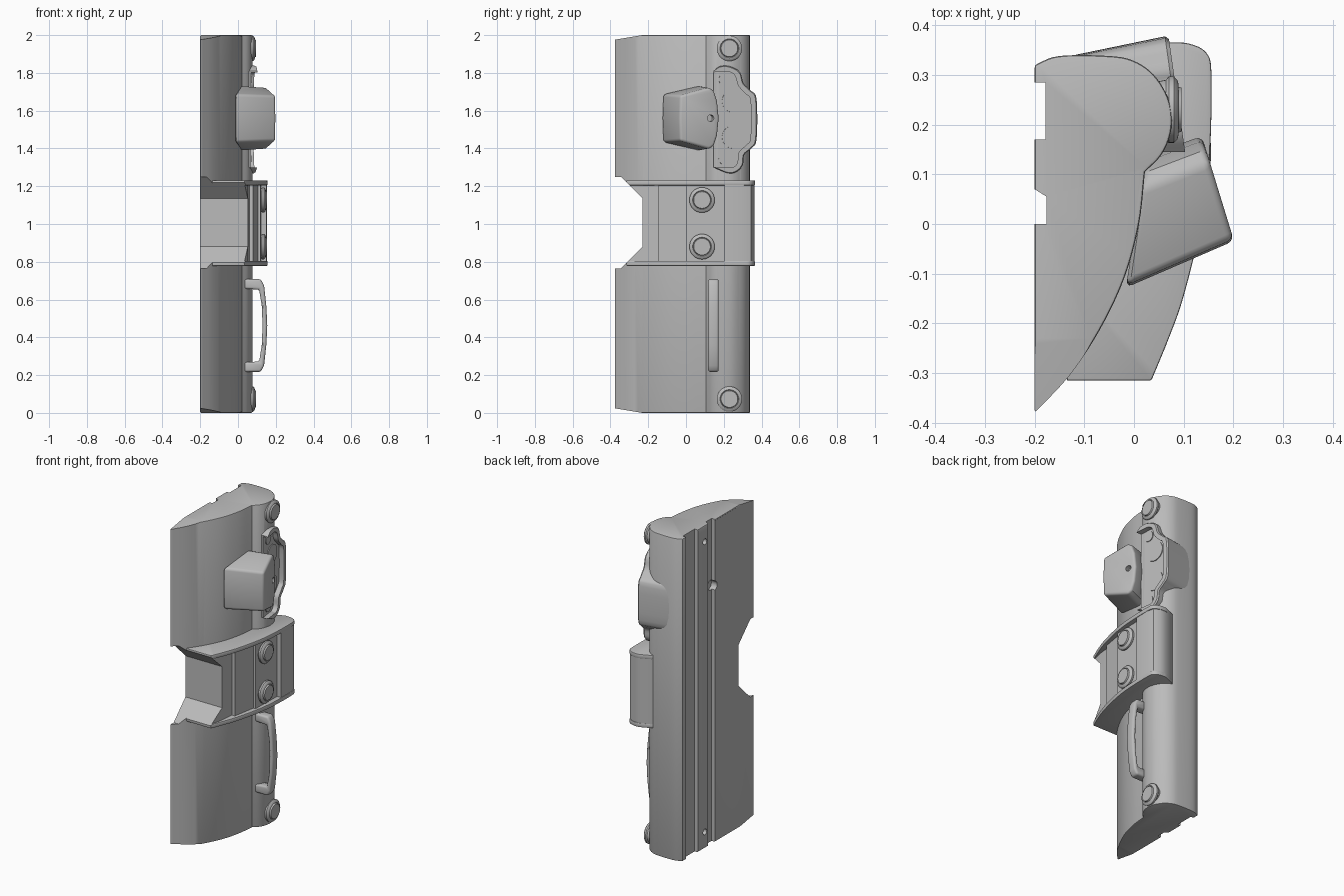
import bpy, bmesh, math
from mathutils import Vector, Matrix

cube = bpy.data.objects.get("Cube")
if cube:
    bpy.data.objects.remove(cube, do_unlink=True)

grey = bpy.data.materials.new("plain_grey")
grey.use_nodes = True
grey.diffuse_color = (0.5, 0.5, 0.5, 1)
grey.node_tree.nodes["Principled BSDF"].inputs["Base Color"].default_value = (0.5, 0.5, 0.5, 1)


def activate(ob):
    bpy.ops.object.select_all(action='DESELECT')
    ob.select_set(True)
    bpy.context.view_layer.objects.active = ob


def loft(name, loops):
    """Closed solid skinned through matching loops of points."""
    bm = bmesh.new()
    rings = [[bm.verts.new(p) for p in loop] for loop in loops]
    n = len(rings[0])
    bm.faces.new(rings[0])
    bm.faces.new(rings[-1])
    for a, b in zip(rings, rings[1:]):
        for i in range(n):
            j = (i + 1) % n
            bm.faces.new((a[i], a[j], b[j], b[i]))
    bmesh.ops.recalc_face_normals(bm, faces=bm.faces)
    mesh = bpy.data.meshes.new(name)
    bm.to_mesh(mesh)
    bm.free()
    ob = bpy.data.objects.new(name, mesh)
    bpy.context.collection.objects.link(ob)
    mesh.materials.append(grey)
    return ob


def prism(name, outline, lo, hi, axis):
    place = {'x': lambda a, b, d: (d, a, b),
             'y': lambda a, b, d: (a, d, b),
             'z': lambda a, b, d: (a, b, d)}[axis]
    return loft(name, [[place(a, b, d) for a, b in outline] for d in (lo, hi)])


def lathe(name, rings, loc, direction=(1, 0, 0), sides=40):
    """Turned part from (offset, radius) rings along a direction."""
    turn = Matrix.Translation(loc) @ Vector(direction).to_track_quat('Z', 'Y').to_matrix().to_4x4()
    angles = [math.tau * i / sides for i in range(sides)]
    return loft(name, [[turn @ Vector((r * math.cos(t), r * math.sin(t), d)) for t in angles]
                       for d, r in rings])


def apply_mod(ob, kind, **settings):
    activate(ob)
    mod = ob.modifiers.new(kind, kind)
    for key, value in settings.items():
        setattr(mod, key, value)
    bpy.ops.object.modifier_apply(modifier=mod.name)


def bevel(ob, width, segments=3, angle=35):
    apply_mod(ob, 'BEVEL', width=width, segments=segments, limit_method='ANGLE',
              angle_limit=math.radians(angle))


def cut(ob, *cutters):
    for c in cutters:
        apply_mod(ob, 'BOOLEAN', object=c, operation='DIFFERENCE', solver='EXACT')


def smooth_path(pts, steps=5):
    """Catmull-Rom curve through the points."""
    v = [Vector(p) for p in pts]
    v = [2 * v[0] - v[1]] + v + [2 * v[-1] - v[-2]]
    out = []
    for a, b, c, d in zip(v, v[1:], v[2:], v[3:]):
        for s in range(steps):
            t = s / steps
            out.append(0.5 * (2 * b + (c - a) * t + (2 * a - 5 * b + 4 * c - d) * t * t
                              + (3 * b - a - 3 * c + d) * t ** 3))
    return out + [v[-2]]


# Main body: curved blade with a round bulge along the rear side
blade = smooth_path([(-0.2, -0.38), (-0.13, -0.305), (-0.07, -0.215), (-0.02, -0.11),
                     (0.01, 0.0), (0.022, 0.105)])
bulge = smooth_path([(0.022, 0.105), (0.052, 0.135), (0.07, 0.17), (0.076, 0.21), (0.068, 0.255),
                     (0.04, 0.3), (0.0, 0.328), (-0.05, 0.338), (-0.15, 0.338), (-0.2, 0.32)])
body = prism("body", blade + bulge[1:], 0, 2, 'z')
bevel(body, 0.006, 2, 60)

# Cutters
notch = prism("notch_cutter", [(-0.5, 1.25), (-0.345, 1.25), (-0.23, 1.135), (-0.23, 0.88),
                               (-0.345, 0.765), (-0.5, 0.765)], -0.4, 0.4, 'x')
wide_slot = prism("wide_slot_cutter", [(-0.3, 0.17), (-0.178, 0.17), (-0.178, 0.285), (-0.3, 0.285)],
                  -0.1, 2.1, 'z')
narrow_slot = prism("narrow_slot_cutter", [(-0.3, 0), (-0.176, 0), (-0.176, 0.055), (-0.2, 0.07),
                                           (-0.3, 0.07)], -0.1, 2.1, 'z')
cutters = [notch, wide_slot, narrow_slot]
corners = [prism("corner_cutter", [(-0.5, z + s * 0.045), (-0.5, z - s * 0.045), (-0.38, z - s * 0.025),
                                   (-0.23, z), (-0.2, z + s * 0.045)], -0.4, 0.4, 'x')
           for z, s in ((2, 1), (0, -1))]
holes = [lathe("hole_cutter", [(-0.05, r), (0.04, r)], (-0.2, y, z), sides=20)
         for y, z, r in ((0.1, 1.9, 0.018), (0.1, 0.1, 0.018), (0.01, 1.59, 0.03))]
cutters += corners + holes


# Side housing: lofted guard with an outward tilted rim and a pocket
def tilted(y, lift=0.0):
    return 0.098 - 0.14 * (y - 0.18) + lift


outline = smooth_path([(0.145, 1.81), (0.18, 1.835), (0.23, 1.835), (0.285, 1.805), (0.305, 1.745),
                       (0.345, 1.705), (0.374, 1.66), (0.374, 1.45), (0.345, 1.4), (0.308, 1.365),
                       (0.3, 1.31), (0.265, 1.275), (0.22, 1.27), (0.145, 1.3)], 4)
pocket_line = smooth_path([(0.1, 1.8), (0.18, 1.805), (0.23, 1.805), (0.26, 1.785), (0.278, 1.73),
                           (0.32, 1.685), (0.342, 1.65), (0.342, 1.46), (0.32, 1.42), (0.28, 1.38),
                           (0.272, 1.325), (0.25, 1.3), (0.22, 1.3), (0.1, 1.3)], 4)
housing = loft("side_housing", [
    [(-0.14, 0.145 + (y - 0.145) * 0.82, z) for y, z in outline],
    [(tilted(y, -0.008), y, z) for y, z in outline],
    [(tilted(y), 0.145 + (y - 0.145) * 0.975, 1.553 + (z - 1.553) * 0.985) for y, z in outline]])
pocket = loft("pocket_cutter", [[(tilted(y, d), y, z) for y, z in pocket_line] for d in (-0.033, 0.1)])
cutters.append(pocket)
cut(housing, pocket)
cut(body, *cutters)

# Round pads on the pocket floor
pads = []
for y, z, r in ((0.205, 1.765, 0.032), (0.25, 1.65, 0.06), (0.25, 1.46, 0.06), (0.205, 1.345, 0.032)):
    pads.append(lathe("pocket_pad", [(-0.004, r), (0.005, r)], (tilted(y, -0.033), y, z), (1, 0.14, 0)))

# Middle module: two flanges around a stepped core
flange_line = (smooth_path([(0.035, -0.315), (0.07, -0.23), (0.1, -0.145), (0.135, 0), (0.152, 0.13),
                            (0.156, 0.3), (0.145, 0.345), (0.11, 0.363), (0.07, 0.365)], 4)
               + [Vector(p) for p in ((0, 0.336), (-0.15, 0.2), (-0.15, -0.1), (-0.135, -0.315))])
module = []
for name, lo in (("lower_flange", 0.778), ("upper_flange", 1.205)):
    flange = prism(name, flange_line, lo, lo + 0.026, 'z')
    bevel(flange, 0.004, 2, 50)
    module.append(flange)
core = prism("module_core", [(-0.135, -0.315), (0.033, -0.315), (0.052, -0.23), (0.06, -0.145),
                             (0.08, -0.145), (0.105, 0), (0.12, 0), (0.125, 0.205), (0.152, 0.205),
                             (0.154, 0.3), (0.143, 0.343), (0.11, 0.361), (0.07, 0.363), (0, 0.335),
                             (-0.15, 0.2), (-0.15, -0.1)], 0.79, 1.22, 'z')
module.append(core)
for part in module:
    cut(part, notch)

# Round feet on the bulge and buttons on the module
knobs = []
for name, x, y, z in (("upper_foot", 0.06, 0.23, 1.93), ("lower_foot", 0.06, 0.23, 0.073),
                      ("upper_button", 0.118, 0.085, 1.127), ("lower_button", 0.118, 0.085, 0.88)):
    knobs.append(lathe(name, [(-0.02, 0.055), (0.004, 0.06), (0.01, 0.067), (0.02, 0.067), (0.027, 0.06),
                              (0.03, 0.05), (0.027, 0.047), (0.036, 0.044)], (x, y, z)))

# Grab handle
half = [(0.03, 0.217), (0.12, 0.217), (0.138, 0.25), (0.15, 0.36), (0.155, 0.4625)]
inner = [(0.13, 0.4625), (0.126, 0.36), (0.112, 0.272), (0.03, 0.268)]
flip = lambda pts: [(x, 0.925 - z) for x, z in reversed(pts)]
handle = prism("grab_handle", half + flip(half)[1:] + flip(inner) + inner[1:], 0.117, 0.173, 'y')
bevel(handle, 0.012)

# Angled pod with a small hole in its outer face
pod_line = [(-0.03, 1.44), (0.125, 1.397), (0.15, 1.415), (0.168, 1.47), (0.177, 1.56),
            (0.168, 1.65), (0.15, 1.705), (0.125, 1.723), (-0.03, 1.68), (-0.034, 1.56)]


def pod_base(y, z):
    back = -0.123 + (y + 0.03) * 1.25
    return (-0.015 + (back + 0.12) * 0.15, back, 1.56 + (z - 1.56) * 1.06)


pod = loft("angled_pod", [[pod_base(y, z) for y, z in pod_line],
                          [(0.2 - 0.307 * (y + 0.03), y, z) for y, z in pod_line]])
bevel(pod, 0.014, 3, 40)
pod_hole = lathe("pod_hole_cutter", [(-0.03, 0.018), (0.05, 0.018)], (0.15, 0.13, 1.56),
                 (1, 0.307, 0), 20)
cutters.append(pod_hole)
cut(pod, pod_hole)

# Remove cutters and shade
for c in cutters:
    bpy.data.objects.remove(c, do_unlink=True)
for ob in [body, housing, handle, pod] + pads + module + knobs:
    activate(ob)
    bpy.ops.object.shade_smooth_by_angle(angle=math.radians(32))
